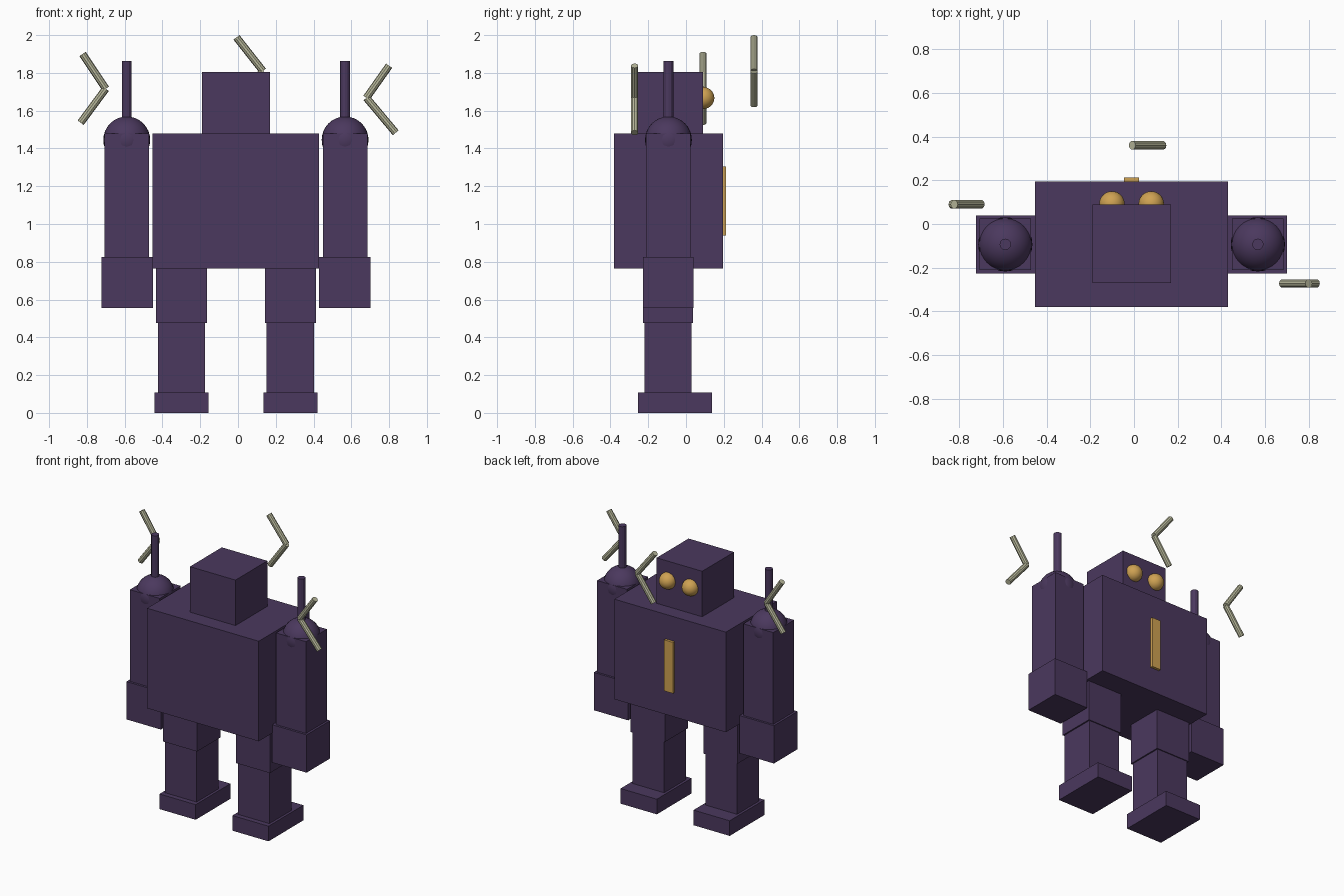
import bpy
from mathutils import Vector

if "Cube" in bpy.data.objects:
    bpy.data.objects.remove(bpy.data.objects["Cube"])

CX = -0.011   # body's mirror plane


def material(name, rgb):
    m = bpy.data.materials.new(name)
    m.diffuse_color = (*rgb, 1)
    m.use_nodes = True
    m.node_tree.nodes["Principled BSDF"].inputs["Base Color"].default_value = m.diffuse_color
    return m


PURPLE = material("dark_purple", (0.070, 0.040, 0.112))
GOLD = material("amber", (0.62, 0.36, 0.085))
PALE = material("pale_metal", (0.48, 0.48, 0.33))


def finish(name, mat, smooth=False):
    o = bpy.context.object
    o.name = name
    o.data.materials.append(mat)
    if smooth:
        bpy.ops.object.shade_smooth_by_angle()
    return o


def box(name, x, y, z, mat=PURPLE):
    """Box from (min, max) ranges."""
    bpy.ops.mesh.primitive_cube_add(size=1, location=[sum(r) / 2 for r in (x, y, z)])
    bpy.context.object.scale = [r[1] - r[0] for r in (x, y, z)]
    bpy.ops.object.transform_apply(location=False, rotation=False)
    return finish(name, mat)


def ball(name, loc, r, mat):
    bpy.ops.mesh.primitive_uv_sphere_add(segments=32, ring_count=16, radius=r, location=loc)
    return finish(name, mat, True)


def rod(name, a, b, r, mat, sides):
    a, b = Vector(a), Vector(b)
    d = b - a
    bpy.ops.mesh.primitive_cylinder_add(vertices=sides, radius=r, depth=d.length,
                                        location=(a + b) / 2,
                                        rotation=d.to_track_quat('Z', 'Y').to_euler())
    return finish(name, mat)


# Torso, head and chest plate
box("torso", (CX - 0.441, CX + 0.441), (-0.38, 0.195), (0.765, 1.48))
box("head", (CX - 0.18, CX + 0.18), (-0.27, 0.09), (1.445, 1.805))
box("chest_plate", (CX - 0.035, CX + 0.035), (0.185, 0.213), (0.94, 1.305), GOLD)

# Limbs and eyes, one set per side
for side, s in (("left", -1), ("right", 1)):
    def part(name, cx, half, y, z):
        x = CX + s * cx
        box(f"{side}_{name}", (x - half, x + half), y, z)

    part("arm", 0.578, 0.118, (-0.211, 0.025), (0.80, 1.48))
    part("hand", 0.576, 0.136, (-0.227, 0.040), (0.555, 0.825))
    part("thigh", 0.288, 0.135, (-0.228, 0.037), (0.475, 0.765))
    part("shin", 0.288, 0.125, (-0.219, 0.030), (0.10, 0.478))
    part("foot", 0.288, 0.143, (-0.255, 0.138), (0.0, 0.108))
    x = CX + s * 0.578
    ball(f"{side}_shoulder", (x, -0.093, 1.445), 0.124, PURPLE)
    rod(f"{side}_antenna", (x, -0.093, 1.45), (x, -0.093, 1.862), 0.026, PURPLE, 12)
    ball(f"{side}_eye", (CX + s * 0.09, 0.092, 1.667), 0.058, GOLD)

# Floating bent sparks: tip, elbow, tail in the xz plane at a given y
SPARKS = {
    "left_spark": (0.09, (-0.823, 1.90), (-0.70, 1.716), (-0.833, 1.536)),
    "right_spark": (-0.272, (0.80, 1.838), (0.68, 1.668), (0.835, 1.483)),
    "rear_spark": (0.36, (-0.008, 1.988), (0.132, 1.81), (0.003, 1.63)),
}
for name, (y, tip, elbow, tail) in SPARKS.items():
    for end, p in (("upper", tip), ("lower", tail)):
        rod(f"{name}_{end}", (p[0], y, p[1]), (elbow[0], y, elbow[1]), 0.02, PALE, 10)
